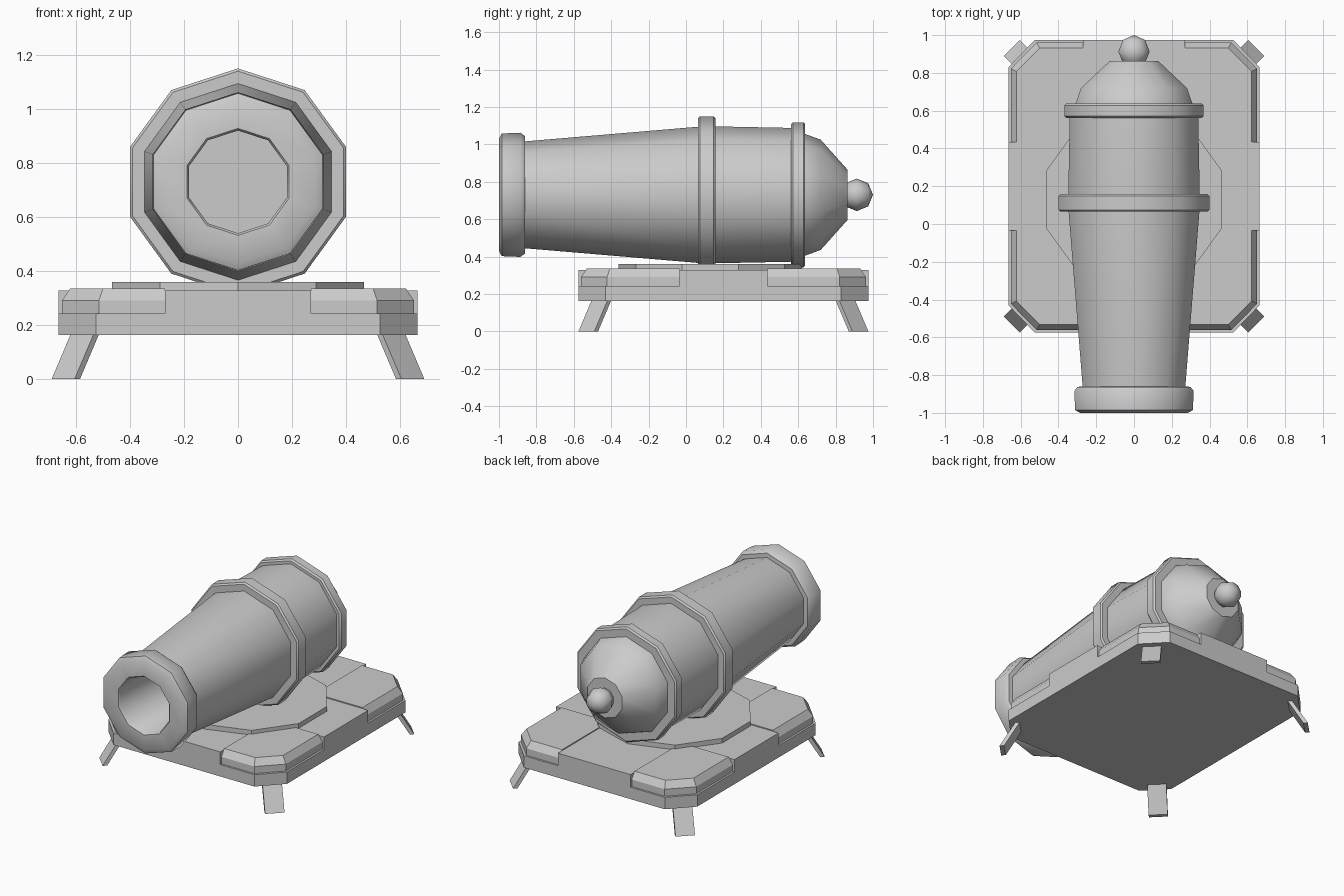
import bpy
import bmesh
from math import sin, cos, pi, radians

default = bpy.data.objects.get("Cube")
if default:
    bpy.data.objects.remove(default)

SIDES = 10
AXIS_Z = 0.73      # height of the barrel axis
BASE_Y = 0.2       # middle of the stand

iron = bpy.data.materials.new("plain grey")
iron.use_nodes = True
GREY = (0.6, 0.6, 0.6, 1)
iron.diffuse_color = GREY
iron.node_tree.nodes["Principled BSDF"].inputs["Base Color"].default_value = GREY


def loft(name, loops, start_cap=True, end_cap=True, smooth=None, origin=(0, 0, 0), mirror=False):
    """Skin a row of equal-length point loops into one object."""
    bm = bmesh.new()
    rows = [[bm.verts.new(p) for p in loop] for loop in loops]
    for a, b in zip(rows, rows[1:]):
        for i in range(len(a)):
            j = (i + 1) % len(a)
            bm.faces.new((a[i], a[j], b[j], b[i]))
    if start_cap:
        bm.faces.new(rows[0][::-1])
    if end_cap:
        bm.faces.new(rows[-1])
    bmesh.ops.recalc_face_normals(bm, faces=bm.faces)
    mesh = bpy.data.meshes.new(name)
    bm.to_mesh(mesh)
    bm.free()
    mesh.materials.append(iron)
    obj = bpy.data.objects.new(name, mesh)
    obj.location = origin
    bpy.context.collection.objects.link(obj)
    if mirror:
        mod = obj.modifiers.new("Mirror", 'MIRROR')
        mod.use_axis = (True, True, False)
        mod.use_mirror_merge = False
    if smooth:
        shade(obj, smooth)
    return obj


def shade(obj, degrees):
    bpy.ops.object.select_all(action='DESELECT')
    obj.select_set(True)
    bpy.context.view_layer.objects.active = obj
    bpy.ops.object.shade_smooth_by_angle(angle=radians(degrees))


def turned(profile):
    """Rings around the barrel axis from (y, radius) pairs."""
    return [[(r * sin(2 * pi * i / SIDES), y, AXIS_Z + r * cos(2 * pi * i / SIDES))
             for i in range(SIDES)] for y, r in profile]


def flat(points, z):
    return [(x, y, z) for x, y in points]


def four_way(quarter):
    """Full outline from the +x +y quarter, listed from the x side to the y side."""
    back = quarter[::-1]
    return (quarter + [(-x, y) for x, y in back]
            + [(-x, -y) for x, y in quarter] + [(x, -y) for x, y in back])


# Barrel: open tapered tube with a domed breech
loft("barrel", turned([(-0.87, 0.285), (0.1, 0.367), (0.6, 0.357)]),
     start_cap=False, end_cap=False, smooth=40)
loft("breech_dome", turned([(0.6, 0.33), (0.635, 0.326), (0.72, 0.295), (0.863, 0.135)]),
     start_cap=False, smooth=40)

# Muzzle lip with the bore
loft("muzzle", turned([(-0.2, 0.19), (-0.99, 0.19), (-1.0, 0.198), (-1.0, 0.3), (-0.985, 0.328),
                       (-0.885, 0.332), (-0.862, 0.315), (-0.86, 0.27)]),
     end_cap=False, smooth=50)


# Reinforcing bands
def band(name, y0, y1, r, inner):
    c = 0.01
    loft(name, turned([(y0, inner), (y0, r - c), (y0 + c, r), (y1 - c, r), (y1, r - c), (y1, inner)]),
         start_cap=False, end_cap=False, smooth=40)


band("middle_band", 0.065, 0.158, 0.42, 0.34)
band("rear_band", 0.562, 0.637, 0.388, 0.3)

# Breech knob
bpy.ops.mesh.primitive_uv_sphere_add(segments=SIDES, ring_count=4, radius=0.087,
                                     location=(0, 0.913, AXIS_Z), rotation=(-pi / 2, 0, 0))
knob = bpy.context.object
knob.name = "breech_knob"
knob.data.materials.append(iron)
shade(knob, 60)

# Stand: lower plate with cut corners
stand = (0, BASE_Y, 0)
plate = four_way([(0.665, 0.63), (0.525, 0.775)])
loft("lower_plate", [flat(plate, 0.163), flat(plate, 0.243)], origin=stand)

# Raised cross, flush with the plate edges
cross = four_way([(0.665, 0.235), (0.27, 0.235), (0.27, 0.775)])
loft("raised_cross", [flat(cross, 0.243), flat(cross, 0.328)], origin=stand)

# Bevelled corner blocks
outer = [(0.27, 0.235), (0.652, 0.235), (0.652, 0.622), (0.515, 0.762), (0.27, 0.762)]
inner = [(0.27, 0.235), (0.622, 0.235), (0.622, 0.608), (0.5, 0.732), (0.27, 0.732)]
loft("corner_blocks", [flat(outer, 0.243), flat(outer, 0.29), flat(inner, 0.335)],
     origin=stand, mirror=True)

# Turntable
disc = [(0.49 * sin(2 * pi * i / SIDES), 0.49 * cos(2 * pi * i / SIDES)) for i in range(SIDES)]
loft("turntable", [flat(disc, 0.32), flat(disc, 0.36)], origin=(0, 0.13, 0))

# Splayed legs on the corners
foot = [(0.605, 0.775), (0.69, 0.69), (0.67, 0.67), (0.585, 0.755)]
hip = [(x - 0.07, y - 0.07) for x, y in foot]
loft("legs", [flat(foot, 0), flat(hip, 0.165)], origin=stand, mirror=True)
